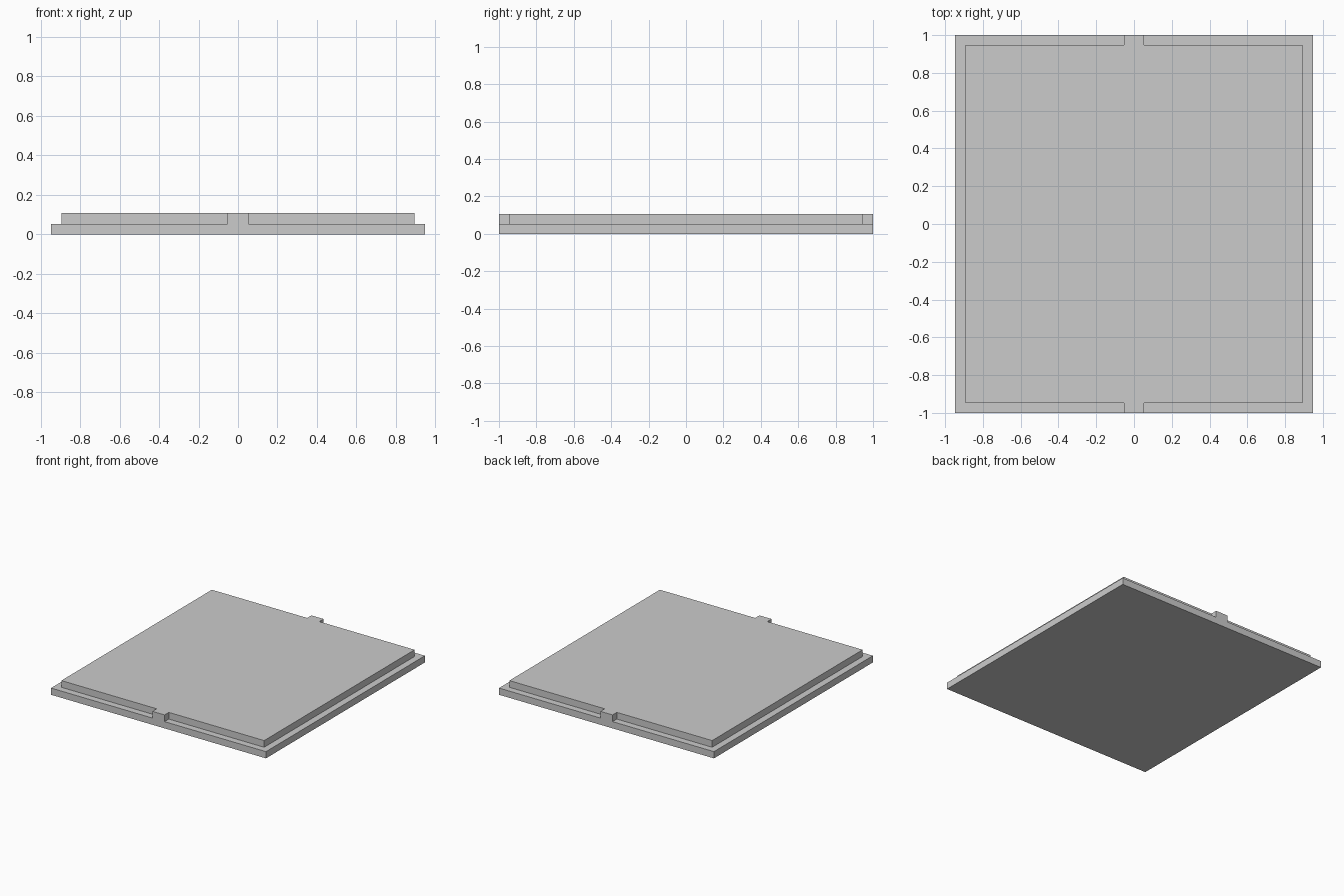
import bpy, bmesh, math

if "Cube" in bpy.data.objects:
    bpy.data.objects.remove(bpy.data.objects["Cube"])

STEP = 0.0535                     # ledge width, layer height and tab half-width
HALF_X, HALF_Y = 1 - STEP, 1.0

xs = [-HALF_X, -HALF_X + STEP, -STEP, STEP, HALF_X - STEP, HALF_X]
ys = [-HALF_Y, -HALF_Y + STEP, HALF_Y - STEP, HALF_Y]


def raise_faces(bm, faces, height):
    """Extrude faces straight up and return the new top faces."""
    geom = bmesh.ops.extrude_face_region(bm, geom=faces)["geom"]
    verts = [g for g in geom if isinstance(g, bmesh.types.BMVert)]
    bmesh.ops.translate(bm, vec=(0, 0, height), verts=verts)
    return [g for g in geom if isinstance(g, bmesh.types.BMFace)]


bm = bmesh.new()

# Footprint laid out as a grid of cells
grid = [[bm.verts.new((x, y, 0)) for x in xs] for y in ys]
for j in range(len(ys) - 1):
    for i in range(len(xs) - 1):
        bm.faces.new((grid[j][i], grid[j][i + 1], grid[j + 1][i + 1], grid[j + 1][i]))

# Base slab
top = raise_faces(bm, list(bm.faces), STEP)


# Raised panel with a tab reaching the front and back edges
def is_raised(face):
    c = face.calc_center_median()
    in_panel = abs(c.x) < HALF_X - STEP and abs(c.y) < HALF_Y - STEP
    return in_panel or abs(c.x) < STEP


raise_faces(bm, [f for f in top if is_raised(f)], STEP)

# Merge flat cells into clean faces
bmesh.ops.recalc_face_normals(bm, faces=bm.faces)
bmesh.ops.dissolve_limit(bm, angle_limit=math.radians(1), verts=bm.verts, edges=bm.edges)

mesh = bpy.data.meshes.new("stepped_panel")
bm.to_mesh(mesh)
bm.free()
bpy.context.collection.objects.link(bpy.data.objects.new("stepped_panel", mesh))
